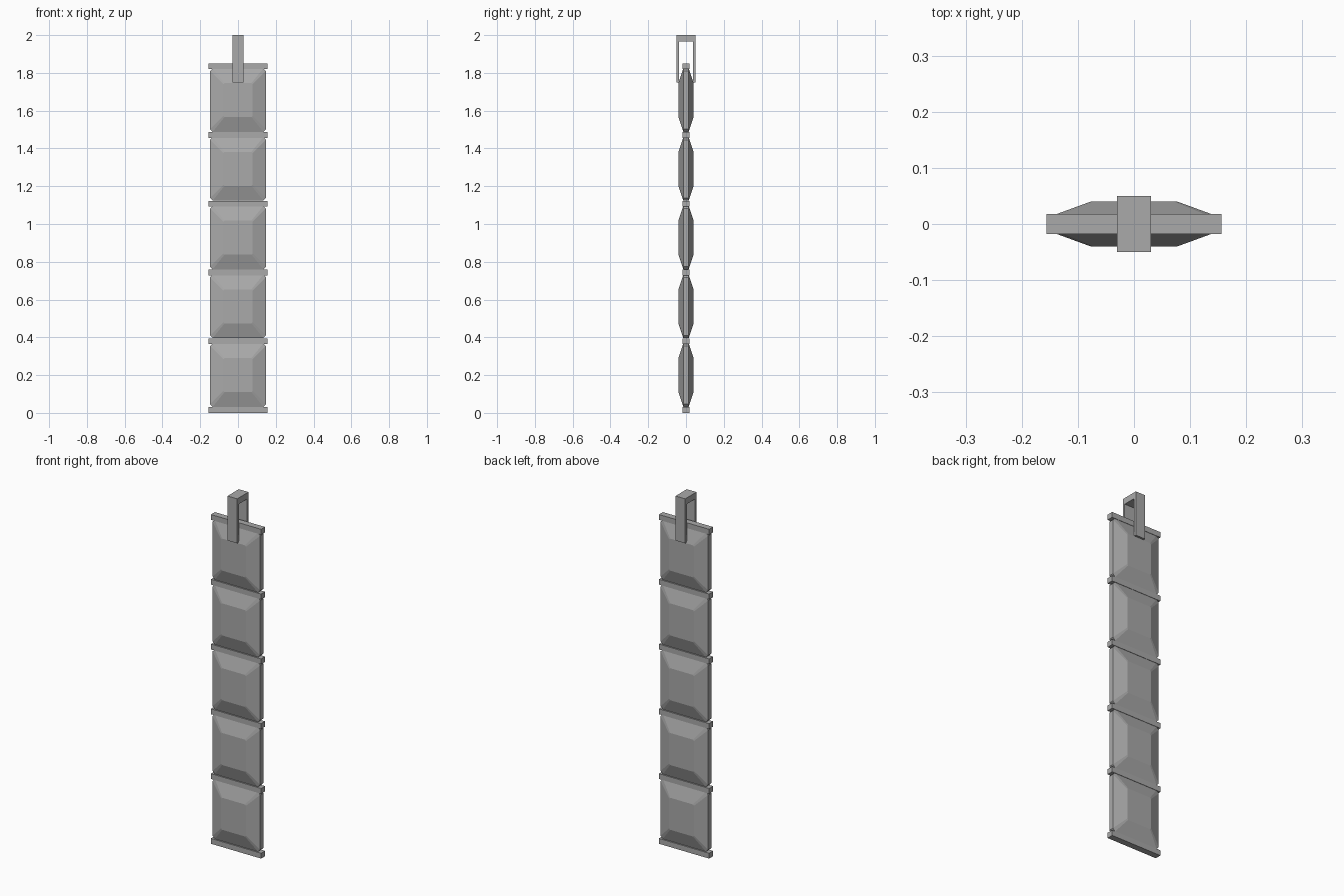
import bpy, bmesh

if "Cube" in bpy.data.objects:
    bpy.data.objects.remove(bpy.data.objects["Cube"])

gray = bpy.data.materials.new("plain gray")
gray.diffuse_color = (0.40, 0.40, 0.40, 1)
gray.use_nodes = True
gray.node_tree.nodes["Principled BSDF"].inputs["Base Color"].default_value = gray.diffuse_color


def finish(name, bm):
    bmesh.ops.recalc_face_normals(bm, faces=bm.faces)
    me = bpy.data.meshes.new(name)
    bm.to_mesh(me)
    bm.free()
    me.materials.append(gray)
    ob = bpy.data.objects.new(name, me)
    bpy.context.collection.objects.link(ob)
    return ob


def box(name, size, center):
    bm = bmesh.new()
    bmesh.ops.create_cube(bm, size=1)
    bmesh.ops.scale(bm, vec=size, verts=bm.verts)
    bmesh.ops.translate(bm, vec=center, verts=bm.verts)
    return finish(name, bm)


def octagon(hx, hz, c):
    """Rectangle outline with cut corners."""
    return [(hx, -hz + c), (hx, hz - c), (hx - c, hz), (-hx + c, hz),
            (-hx, hz - c), (-hx, -hz + c), (-hx + c, -hz), (hx - c, -hz)]


def panel(name, zc):
    """Pillow panel: four outlines joined from front to back."""
    bm = bmesh.new()
    rings = []
    for y, hx, hz, c in ((-0.04, 0.077, 0.09, 0.006), (-0.014, 0.148, 0.168, 0.014),
                         (0.014, 0.148, 0.168, 0.014), (0.04, 0.077, 0.09, 0.006)):
        rings.append([bm.verts.new((x, y, zc + z)) for x, z in octagon(hx, hz, c)])
    for a, b in zip(rings, rings[1:]):
        for i in range(8):
            j = (i + 1) % 8
            bm.faces.new((a[i], a[j], b[j], b[i]))
    bm.faces.new(rings[0])
    bm.faces.new(rings[-1])
    return finish(name, bm)


# Cross bars and the padded panels between them
STEP = 0.364
for i in range(6):
    box(f"cross_bar_{i + 1}", (0.312, 0.035, 0.03), (0, 0, 0.015 + i * STEP))
    if i < 5:
        panel(f"panel_{i + 1}", 0.2 + i * STEP)

# Hanging clip: U profile extruded across x
profile = [(-0.05, 1.75), (-0.05, 2.0), (0.05, 2.0), (0.05, 1.75),
           (0.036, 1.75), (0.036, 1.965), (-0.036, 1.965), (-0.036, 1.75)]
bm = bmesh.new()
face = bm.faces.new([bm.verts.new((-0.03, y, z)) for y, z in profile])
ext = bmesh.ops.extrude_face_region(bm, geom=[face], use_keep_orig=True)
bmesh.ops.translate(bm, vec=(0.06, 0, 0),
                    verts=[g for g in ext["geom"] if isinstance(g, bmesh.types.BMVert)])
finish("hanging_clip", bm)
